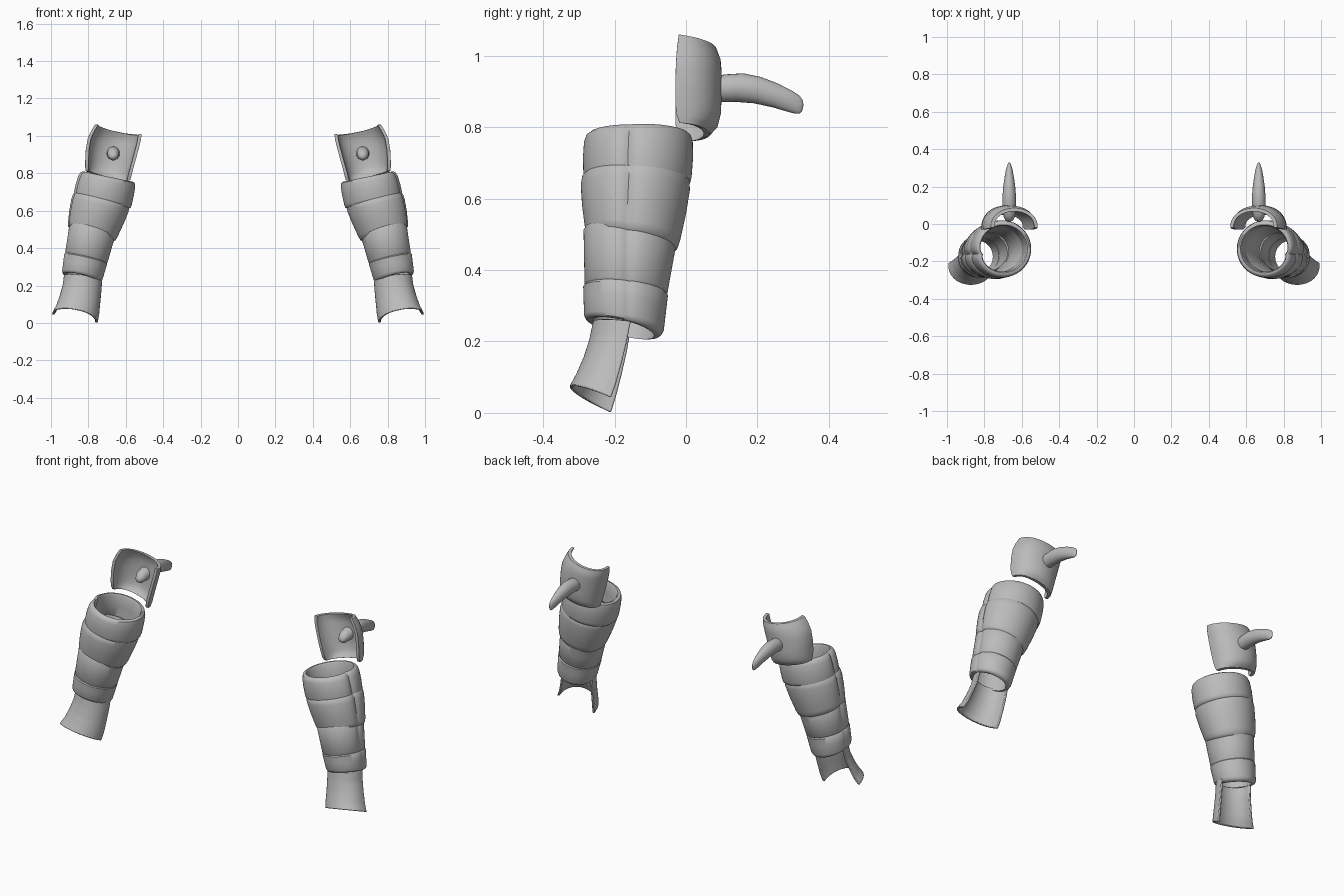
import bpy, bmesh, math

if "Cube" in bpy.data.objects:
    bpy.data.objects.remove(bpy.data.objects["Cube"])

steel = bpy.data.materials.new("grey_metal")
steel.diffuse_color = (0.5, 0.5, 0.5, 1)
steel.use_nodes = True
steel.node_tree.nodes["Principled BSDF"].inputs["Base Color"].default_value = steel.diffuse_color


def lerp(a, b, v):
    return [p + (q - p) * v for p, q in zip(a, b)]


def loft(name, rings, wrap=False, bevel=0, angle=40):
    """Skin closed rings; wrap joins last to first, otherwise the ends are capped."""
    bm = bmesh.new()
    rows = [[bm.verts.new(p) for p in ring] for ring in rings]
    n = len(rows[0])
    pairs = list(zip(rows, rows[1:])) + ([(rows[-1], rows[0])] if wrap else [])
    for a, b in pairs:
        for i in range(n):
            j = (i + 1) % n
            bm.faces.new((a[i], a[j], b[j], b[i]))
    if not wrap:
        bm.faces.new(rows[0])
        bm.faces.new(rows[-1])
    bmesh.ops.recalc_face_normals(bm, faces=bm.faces[:])
    mesh = bpy.data.meshes.new(name)
    bm.to_mesh(mesh)
    bm.free()
    mesh.materials.append(steel)
    ob = bpy.data.objects.new(name, mesh)
    bpy.context.collection.objects.link(ob)
    if bevel:
        m = ob.modifiers.new("soft_edges", 'BEVEL')
        m.width, m.segments, m.limit_method = bevel, 2, 'ANGLE'
        m.angle_limit = math.radians(50)
    # the other arm
    m = ob.modifiers.new("other_arm", 'MIRROR')
    m.use_mirror_merge = False
    bpy.ops.object.select_all(action='DESELECT')
    ob.select_set(True)
    bpy.context.view_layer.objects.active = ob
    bpy.ops.object.shade_smooth_by_angle(angle=math.radians(angle))
    return ob


def sleeve_ring(r, inset, crease):
    """Tilted oval from inner/outer side points and front/back limits, creased outside."""
    xl, zl, xr, zr, yf, yb, dz = r
    cx, cy, cz = (xl + xr) / 2, (yf + yb) / 2, (zl + zr) / 2
    rx, ry = (xr - xl) / 2 - inset, (yb - yf) / 2 - inset
    seam = math.asin(max(-1, min(1, (-0.163 - cy) / ry)))
    pts = []
    for i in range(96):
        a = 2 * math.pi * i / 96
        off = math.atan2(math.sin(a - seam), math.cos(a - seam))
        k = 1 - crease * math.exp(-abs(off) / 0.13)
        c, s = math.cos(a) * k, math.sin(a) * k
        pts.append((cx + rx * c, cy + ry * s, cz + (zr - zl) / 2 * c + dz * s))
    return pts


def band(name, top, bottom, profile, crease=0.1):
    loft(name, [sleeve_ring(lerp(top, bottom, v), d, crease) for v, d in profile], True)


# Forearm sleeve: overlapping bands, (inner x, z, outer x, z, front y, back y, back rise)
ROUND = [(0.95, .03), (0.5, .028), (0.08, .03), (0, .024), (0, .016), (.05, .006), (.18, 0),
         (.5, -.002), (.85, 0), (.95, .003), (1, .012), (1, .024)]
PLAIN = [(1, .022), (.5, .022), (0, .022), (0, .006), (.05, 0), (.5, 0), (.95, 0), (1, .005)]
band("upper_sleeve_band", (.545, .755, .85, .81, -.285, .02, 0),
     (.572, .61, .885, .68, -.288, .015, -.005), ROUND)
band("middle_sleeve_band", (.57, .63, .889, .70, -.298, .018, -.005),
     (.655, .435, .917, .51, -.28, -.022, -.017), ROUND)
band("lower_sleeve_band", (.655, .47, .905, .535, -.287, -.025, -.017),
     (.70, .315, .929, .37, -.284, -.053, -.012), PLAIN)
band("wrist_band", (.698, .32, .931, .372, -.288, -.050, -.012),
     (.73, .215, .944, .26, -.285, -.064, -.022),
     [(1, .025), (.5, .025), (0, .025), (0, .005), (.05, 0), (.4, 0), (.85, 0), (.95, .004),
      (1, .012)], 0.05)


def half_shell(row, side, t):
    """Open C-shaped section: outer arc, then inner arc back again."""
    cx, cy, cz, rx, d, zx, zd = row
    arc = [math.pi * i / 32 for i in range(33)]
    pts = []
    for inset, angles in ((0, arc), (t, arc[::-1])):
        for a in angles:
            c, s = math.cos(a), max(0, math.sin(a)) ** 0.85
            pts.append((cx + (rx - inset) * c, cy + side * (d - inset) * s,
                        cz + zx * c + zd * s))
    return pts


def resample(rows, steps=5):
    out = []
    for a, b in zip(rows, rows[1:]):
        out += [lerp(a, b, i / steps) for i in range(steps)]
    return out + [rows[-1]]


# Hand guard: flared half shell open to the back
hand = [(.828, -.155, .245, .102, .105, .012, .012), (.834, -.166, .185, .104, .105, .014, .02),
        (.845, -.180, .125, .109, .107, .016, .03), (.858, -.196, .065, .116, .112, .018, .042),
        (.8725, -.210, .022, .1225, .117, .021, .05)]
loft("hand_guard", [half_shell(r, -1, .014) for r in resample(hand, 3)], bevel=.004)

# Elbow plate: curved shell open to the front, curling in at the lower edge
elbow = [(.640, -.02, 1.035, .125, .105, .025, -.015), (.653, -.025, 1.0, .133, .122, .025, -.012),
         (.667, -.028, .96, .137, .128, .025, -.006), (.680, -.03, .90, .134, .130, .025, 0),
         (.690, -.03, .84, .127, .128, .025, 0), (.694, -.026, .808, .123, .115, .025, -.004),
         (.696, -.018, .787, .119, .085, .025, -.006)]
loft("elbow_plate", [half_shell(r, 1, .018) for r in resample(elbow, 2)], bevel=.004)

# Elbow spike: curved, flattening to a blade-like tip, with a nub inside the plate
spike = [(.012, .898, .008, .008), (.02, .90, .02, .022), (.04, .903, .031, .034),
         (.10, .909, .037, .039), (.15, .911, .036, .040), (.20, .904, .032, .037),
         (.25, .889, .025, .033), (.29, .873, .018, .029), (.312, .863, .011, .025),
         (.322, .857, .007, .019), (.327, .853, .003, .009)]
loft("elbow_spike", [[(.667 + rx * math.cos(i * math.pi / 12), y + rz * .25 * math.sin(i * math.pi / 12),
                       z + rz * math.sin(i * math.pi / 12)) for i in range(24)]
                     for y, z, rx, rz in spike], angle=60)
